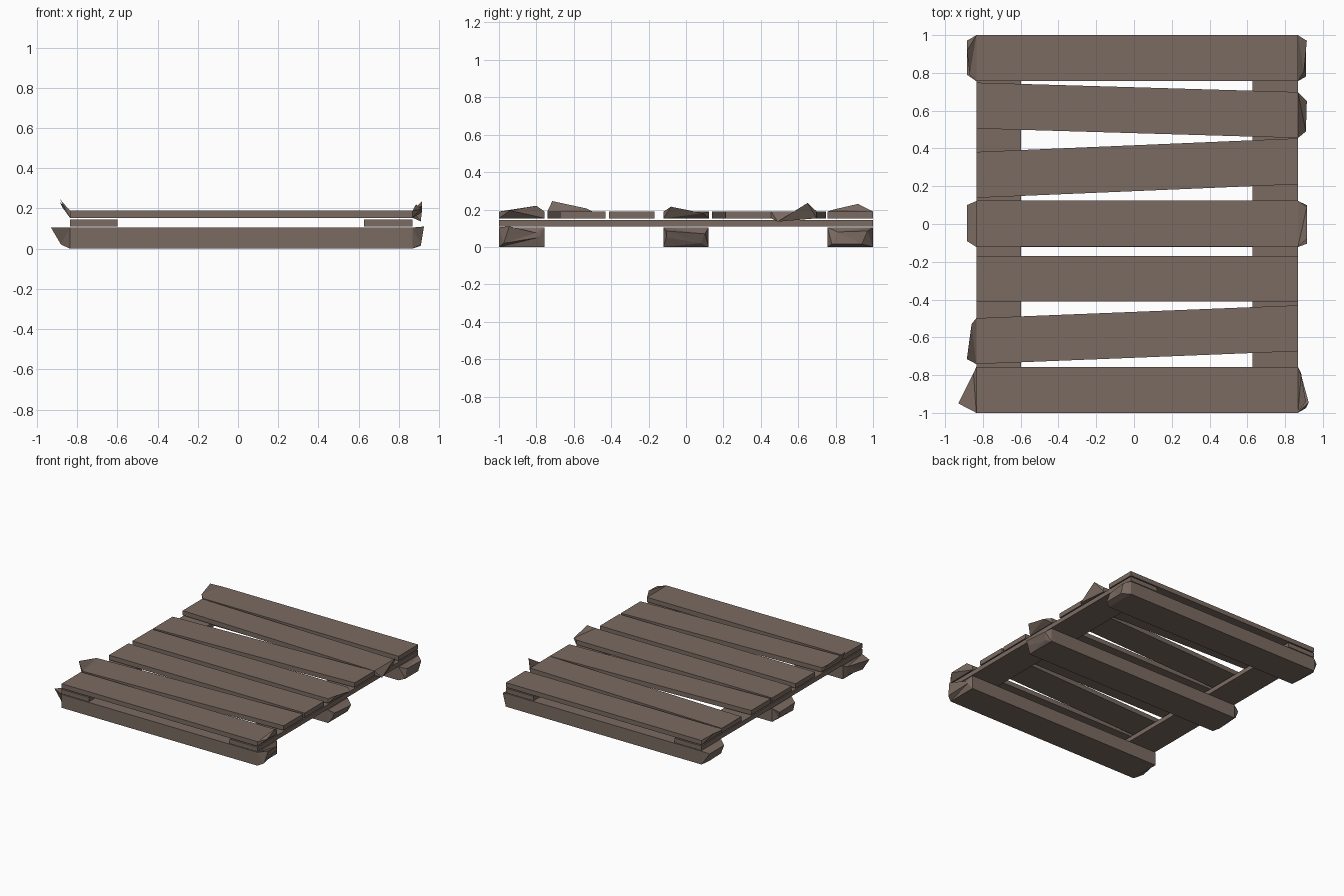
import bpy, bmesh

cube = bpy.data.objects.get("Cube")
if cube:
    bpy.data.objects.remove(cube, do_unlink=True)

wood = bpy.data.materials.new("weathered_wood")
wood.use_nodes = True
COLOUR = (0.195, 0.145, 0.12, 1)
wood.diffuse_color = COLOUR
wood.node_tree.nodes["Principled BSDF"].inputs["Base Color"].default_value = COLOUR

LEFT, RIGHT = -0.835, 0.868  # sawn ends of the boards


def loft(name, sections):
    """Skin four-point sections along x and cap both ends."""
    bm = bmesh.new()
    rings = [[bm.verts.new(p) for p in s] for s in sections]
    for a, b in zip(rings, rings[1:]):
        for i in range(4):
            j = (i + 1) % 4
            bm.faces.new((a[i], a[j], b[j], b[i]))
    bm.faces.new(rings[0])
    bm.faces.new(rings[-1])
    bmesh.ops.remove_doubles(bm, verts=bm.verts, dist=0.0005)
    bmesh.ops.triangulate(bm, faces=[f for f in bm.faces if len(f.verts) > 3])
    bmesh.ops.recalc_face_normals(bm, faces=bm.faces)
    mesh = bpy.data.meshes.new(name)
    bm.to_mesh(mesh)
    bm.free()
    mesh.materials.append(wood)
    obj = bpy.data.objects.new(name, mesh)
    bpy.context.collection.objects.link(obj)
    return obj


def section(x, y, width, z0, z1):
    a, b = y - width / 2, y + width / 2
    return [(x, a, z0), (x, b, z0), (x, b, z1), (x, a, z1)]


def board(name, y_left, y_right, z0, z1, low_tip=None, high_tip=None):
    """Board along x; a tip is the broken end, of two or four points."""
    parts = [section(LEFT, y_left, 0.243, z0, z1),
             section(RIGHT, y_right, 0.243, z0, z1)]
    widen = lambda t: [t[0], t[1], t[1], t[0]] if len(t) == 2 else t
    if low_tip:
        parts.insert(0, widen(low_tip))
    if high_tip:
        parts.append(widen(high_tip))
    return loft(name, parts)


# Heavy bottom beams with broken ends
board("front_beam", -0.878, -0.878, 0, 0.105,
      [(-0.88, -0.94, 0.02), (-0.845, -0.79, 0.02), (-0.85, -0.79, 0.09), (-0.93, -0.95, 0.105)],
      [(0.91, -0.975, 0.02), (0.885, -0.79, 0.05), (0.885, -0.8, 0.075), (0.925, -0.945, 0.11)])
board("middle_beam", 0, 0, 0, 0.105,
      [(-0.87, -0.09, 0.02), (-0.87, 0.09, 0.03), (-0.885, 0.1, 0.08), (-0.885, -0.09, 0.085)],
      [(0.90, -0.105, 0.05), (0.89, 0.08, 0.02), (0.915, 0.1, 0.07), (0.915, -0.105, 0.085)])
board("back_beam", 0.878, 0.878, 0, 0.105,
      [(-0.865, 0.80, 0.02), (-0.87, 0.95, 0.02), (-0.885, 0.97, 0.085), (-0.885, 0.79, 0.085)],
      [(0.91, 0.78, 0.015), (0.91, 0.94, 0.015), (0.915, 0.97, 0.085), (0.90, 0.81, 0.08)])

# Two thin stringers running front to back
for name, x0, x1 in (("right_stringer", LEFT, -0.598), ("left_stringer", 0.627, RIGHT)):
    loft(name, [section((x0 + x1) / 2 + s, 0, 2, 0.11, 0.145)
                for s in (-(x1 - x0) / 2, (x1 - x0) / 2)])

# Top slats from front to back: centre at each end, splintered tips
slats = [
    (-0.878, -0.878, None, [(0.91, -0.94, 0.195), (0.885, -0.80, 0.22)]),
    (-0.62, -0.552, [(-0.885, -0.715, 0.245), (-0.86, -0.53, 0.205)], None),
    (-0.29, -0.29, None, None),
    (0.002, 0.002, None, [(0.915, -0.08, 0.215), (0.915, 0.09, 0.18)]),
    (0.26, 0.332, None, None),
    (0.627, 0.577, None, [(0.91, 0.49, 0.135), (0.915, 0.65, 0.235)]),
    (0.878, 0.878, [(-0.87, 0.79, 0.2), (-0.885, 0.92, 0.23)], None),
]
for n, (yl, yr, low, high) in enumerate(slats, 1):
    board(f"top_slat_{n}", yl, yr, 0.153, 0.189, low, high)
